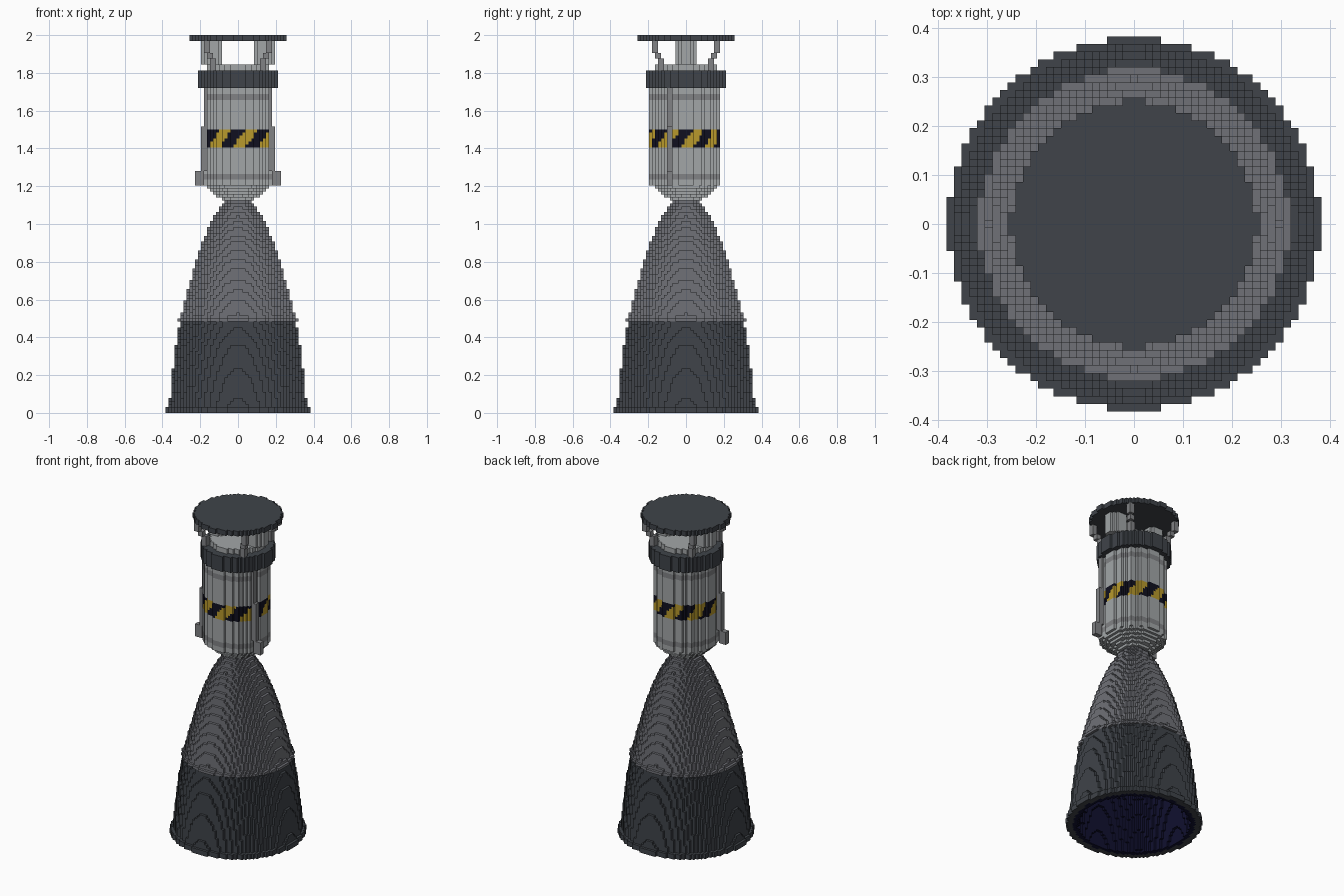
import bpy
from math import hypot, atan2, pi

if "Cube" in bpy.data.objects:
    bpy.data.objects.remove(bpy.data.objects["Cube"], do_unlink=True)

V = 1 / 64      # block size
HALF = 24       # blocks either side of the centre


def material(name, rgb):
    m = bpy.data.materials.new(name)
    m.use_nodes = True
    colour = (*rgb, 1)
    m.diffuse_color = colour
    bsdf = next(n for n in m.node_tree.nodes if n.type == 'BSDF_PRINCIPLED')
    bsdf.inputs["Base Color"].default_value = colour
    return m


MATS = {
    "dark": material("dark_metal", (.05, .057, .067)),
    "mid": material("mid_grey_metal", (.16, .165, .185)),
    "ring": material("ring_grey", (.22, .225, .235)),
    "light": material("light_grey_metal", (.36, .38, .39)),
    "yellow": material("warning_yellow", (.48, .32, .025)),
    "black": material("warning_black", (.005, .005, .014)),
    "navy": material("inner_navy", (.005, .005, .028)),
}
SLOT = {key: n for n, key in enumerate(MATS)}
cells = {}      # (i, j, k) -> (part, material key)


def fill(part, paint, z0, z1, inside):
    """Fill blocks between two heights wherever inside(x, y, z) holds."""
    for k in range(round(z0 / V), round(z1 / V)):
        z = (k + .5) * V
        for i in range(-HALF, HALF + 1):
            for j in range(-HALF, HALF + 1):
                x, y = i * V, j * V
                if inside(x, y, z):
                    key = paint(x, y, z) if callable(paint) else paint
                    cells[i, j, k] = (part, key)


def disc(radius, cx=0, cy=0):
    return lambda x, y, z: hypot(x - cx, y - cy) <= radius


def box(x0, x1, y0, y1):
    return lambda x, y, z: x0 <= x <= x1 and y0 <= y <= y1


def lerp(profile, z):
    for (za, ra), (zb, rb) in zip(profile, profile[1:]):
        if z <= zb:
            return ra + (rb - ra) * (z - za) / (zb - za)
    return profile[-1][1]


# Bell nozzle: hollow shell with a dark lining
BELL = [(0, .367), (.2, .348), (.35, .33), (.48, .307), (.6, .28), (.8, .225),
        (.9, .19), (1, .148), (1.07, .108), (1.13, .07)]


def bell_wall(x, y, z):
    r, outer = hypot(x, y), lerp(BELL, z)
    return r <= outer and (z > 1.06 or r > outer - .045)


def bell_paint(lower):
    def paint(x, y, z):
        inner = hypot(x, y) < lerp(BELL, z) - .022 and z < 1.06
        return "navy" if inner else lower
    return paint


fill("lower_nozzle", bell_paint("dark"), 0, .484, bell_wall)
fill("upper_nozzle", bell_paint("mid"), .484, 1.125, bell_wall)
fill("nozzle_lip", "dark", 0, .031,
     lambda x, y, z: .35 < hypot(x, y) <= .38)
fill("nozzle_collar", "mid", .484, .5,
     lambda x, y, z: .28 < hypot(x, y) <= .316)

# Stepped dome joining the body to the nozzle
DOME = [(1.12, .07), (1.14, .1), (1.16, .13), (1.185, .155), (1.2, .178)]
fill("body_dome", "light", 1.125, 1.203,
     lambda x, y, z: hypot(x, y) <= lerp(DOME, z))


# Body with painted rings and a slanted warning band
def body_paint(x, y, z):
    if 1.4 < z < 1.495:
        along = atan2(x, -y) * .18 - (z - 1.447) * .72
        period = 2 * pi * .18 / 8
        return "black" if (along + .07) % period < period / 2 else "yellow"
    if 1.24 < z < 1.27 or 1.65 < z < 1.68:
        return "ring"
    return "light"


fill("body", body_paint, 1.203, 1.72, disc(.178))
fill("front_shell", body_paint, 1.203, 1.72,
     lambda x, y, z: y < -.09 and .178 < hypot(x, y) <= .193)

# Side pipes with a stub at the foot
for side, name in ((-1, "right"), (1, "left")):
    def span(a, b):
        lo, hi = sorted((side * a, side * b))
        return box(lo, hi, -.1, -.07)
    fill(name + "_pipe_foot", "ring", 1.203, 1.28, span(.18, .22))
    fill(name + "_pipe", "ring", 1.28, 1.516, span(.15, .2))
    fill(name + "_upper_pipe", "ring", 1.516, 1.72, span(.15, .175))

# Clamp band and shoulder
fill("clamp_band", "dark", 1.72, 1.8125, disc(.208))
fill("shoulder", "light", 1.8125, 1.845, disc(.16))

# Posts and corner brackets holding the top plate
for sx, name in ((-1, "right"), (1, "left")):
    fill(name + "_post", "light", 1.845, 1.969, disc(.056, sx * .14))
    for sy, end in ((-1, "front"), (1, "back")):
        def bracket(x, y, z):
            reach = .135 + .03 * max(0, min(1, (z - 1.86) / .06))
            return (abs(x * sx - reach) < .016 and
                    abs(y * sy - reach) < .016)
        fill(f"{end}_{name}_bracket", "ring", 1.8125, 1.969, bracket)
fill("top_plate", "dark", 1.969, 2, disc(16.1 * V))


# Turn the blocks of each part into outer faces, joined into long strips
def step(c, axis, amount):
    c = list(c)
    c[axis] += amount
    return tuple(c)


def build(part):
    own = {c: m for c, (p, m) in cells.items() if p == part}
    index, faces, slots = {}, [], []
    for axis in range(3):
        run = 0 if axis == 2 else 2
        other = 3 - axis - run
        for sign in (-1, 1):
            open_faces = {c: m for c, m in own.items()
                          if step(c, axis, sign) not in cells}
            for c, m in open_faces.items():
                if open_faces.get(step(c, run, -1)) == m:
                    continue
                length = 1
                while open_faces.get(step(c, run, length)) == m:
                    length += 1
                base = step(c, axis, 1) if sign > 0 else c
                wide = step(base, other, 1)
                quad = [base, wide, step(wide, run, length),
                        step(base, run, length)]
                if ((run - other) % 3 == 1) != (sign > 0):
                    quad.reverse()
                faces.append([index.setdefault(q, len(index)) for q in quad])
                slots.append(SLOT[m])
    verts = [((i - .5) * V, (j - .5) * V, k * V) for i, j, k in index]
    mesh = bpy.data.meshes.new(part)
    mesh.from_pydata(verts, [], faces)
    used = sorted(set(slots))
    for s in used:
        mesh.materials.append(list(MATS.values())[s])
    for face, s in zip(mesh.polygons, slots):
        face.material_index = used.index(s)
    mesh.update()
    bpy.context.collection.objects.link(bpy.data.objects.new(part, mesh))


for part in dict.fromkeys(p for p, m in cells.values()):
    build(part)
